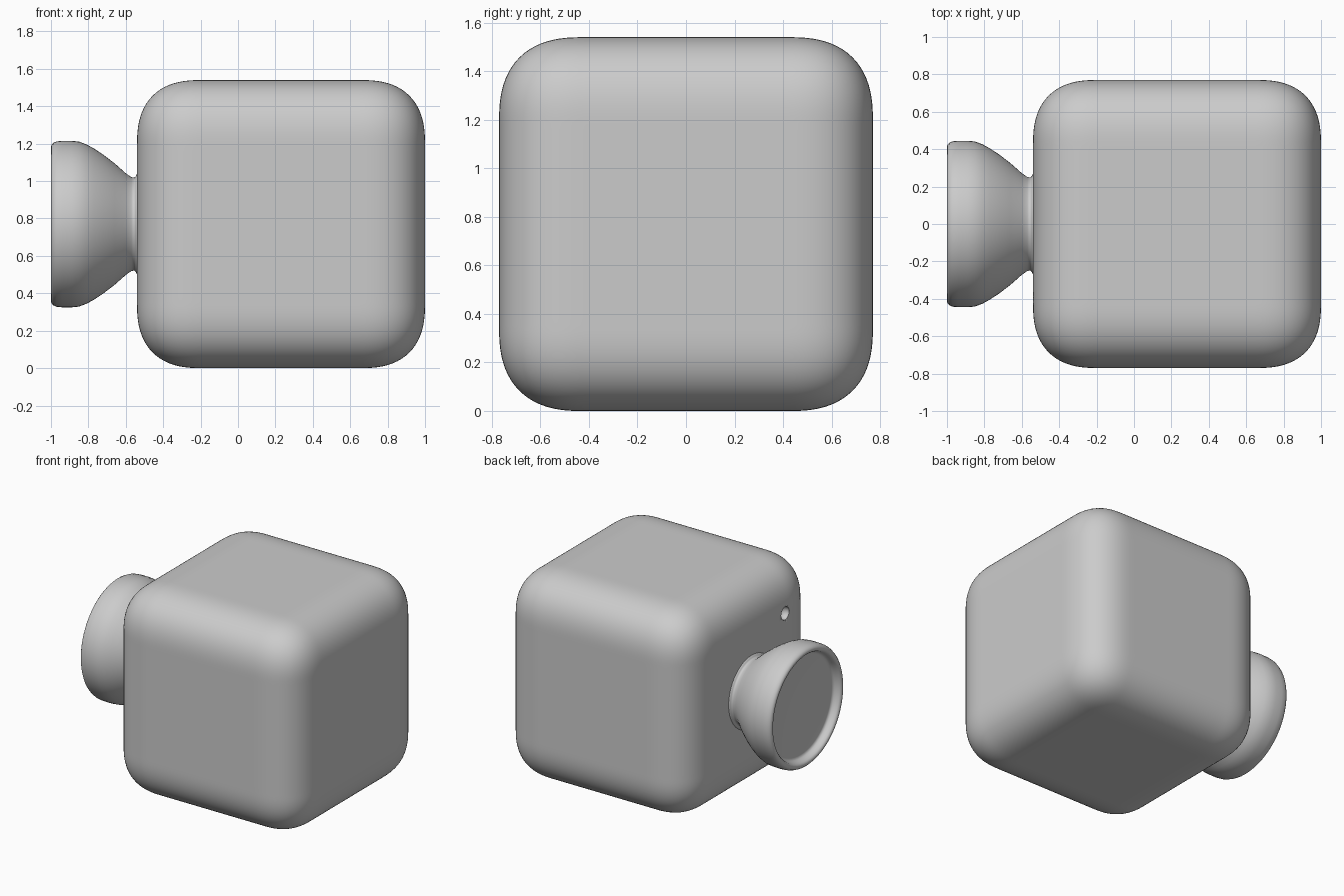
import bpy, bmesh, math

if "Cube" in bpy.data.objects:
    bpy.data.objects.remove(bpy.data.objects["Cube"])

CZ = 0.77


def finish(bm, name, angle=40):
    bmesh.ops.recalc_face_normals(bm, faces=bm.faces)
    me = bpy.data.meshes.new(name)
    bm.to_mesh(me)
    bm.free()
    ob = bpy.data.objects.new(name, me)
    bpy.context.collection.objects.link(ob)
    bpy.ops.object.select_all(action='DESELECT')
    ob.select_set(True)
    bpy.context.view_layer.objects.active = ob
    bpy.ops.object.shade_smooth_by_angle(angle=math.radians(angle))
    return ob


# soft squarish cube: a cube grid pushed onto a superelliptic rounded box
H, R, N = 0.77, 0.345, 2.5
bm = bmesh.new()
bmesh.ops.create_cube(bm, size=2 * H)
bmesh.ops.subdivide_edges(bm, edges=bm.edges[:], cuts=47, use_grid_fill=True)
for v in bm.verts:
    core = [max(-(H - R), min(H - R, c)) for c in v.co]
    # spread the grid evenly by angle over the rounded corners
    d = [c - k for c, k in zip(v.co, core)]
    d = [math.tan(math.pi / 4 * e / R) for e in d]
    length = sum(abs(e) ** N for e in d) ** (1 / N)
    v.co = [k + R * e / length for k, e in zip(core, d)]
bmesh.ops.translate(bm, verts=bm.verts, vec=(0.23, 0, CZ))
body = finish(bm, "body")

# small round dimple in the left face
bm = bmesh.new()
bmesh.ops.create_uvsphere(bm, u_segments=32, v_segments=16, radius=0.048)
bmesh.ops.translate(bm, verts=bm.verts, vec=(-0.53, -0.395, 1.2))
cutter = finish(bm, "dimple_cutter")
cutter.hide_render = True
cutter.hide_viewport = True
cut = body.modifiers.new("dimple", 'BOOLEAN')
cut.operation = 'DIFFERENCE'
cut.solver = 'EXACT'
cut.object = cutter

# flared knob with a shallow recessed face, turned around the x axis
profile = [(-0.50, 0.28), (-0.54, 0.27), (-0.547, 0.255), (-0.555, 0.248),
           (-0.57, 0.251), (-0.60, 0.272), (-0.66, 0.325), (-0.72, 0.371),
           (-0.77, 0.404), (-0.81, 0.426), (-0.85, 0.441), (-0.89, 0.445),
           (-0.94, 0.445), (-0.97, 0.442), (-0.988, 0.434), (-0.997, 0.424),
           (-1.0, 0.413), (-0.997, 0.402), (-0.987, 0.393), (-0.97, 0.387),
           (-0.955, 0.381), (-0.947, 0.373), (-0.944, 0.362), (-0.944, 0.0)]
bm = bmesh.new()
vs = [bm.verts.new((x, 0, CZ + r)) for x, r in profile]
es = [bm.edges.new(p) for p in zip(vs, vs[1:])]
bmesh.ops.spin(bm, geom=vs + es, cent=(0, 0, CZ), axis=(1, 0, 0),
               angle=math.tau, steps=64, use_duplicate=False)
bmesh.ops.remove_doubles(bm, verts=bm.verts, dist=0.0005)
finish(bm, "knob", 60)
